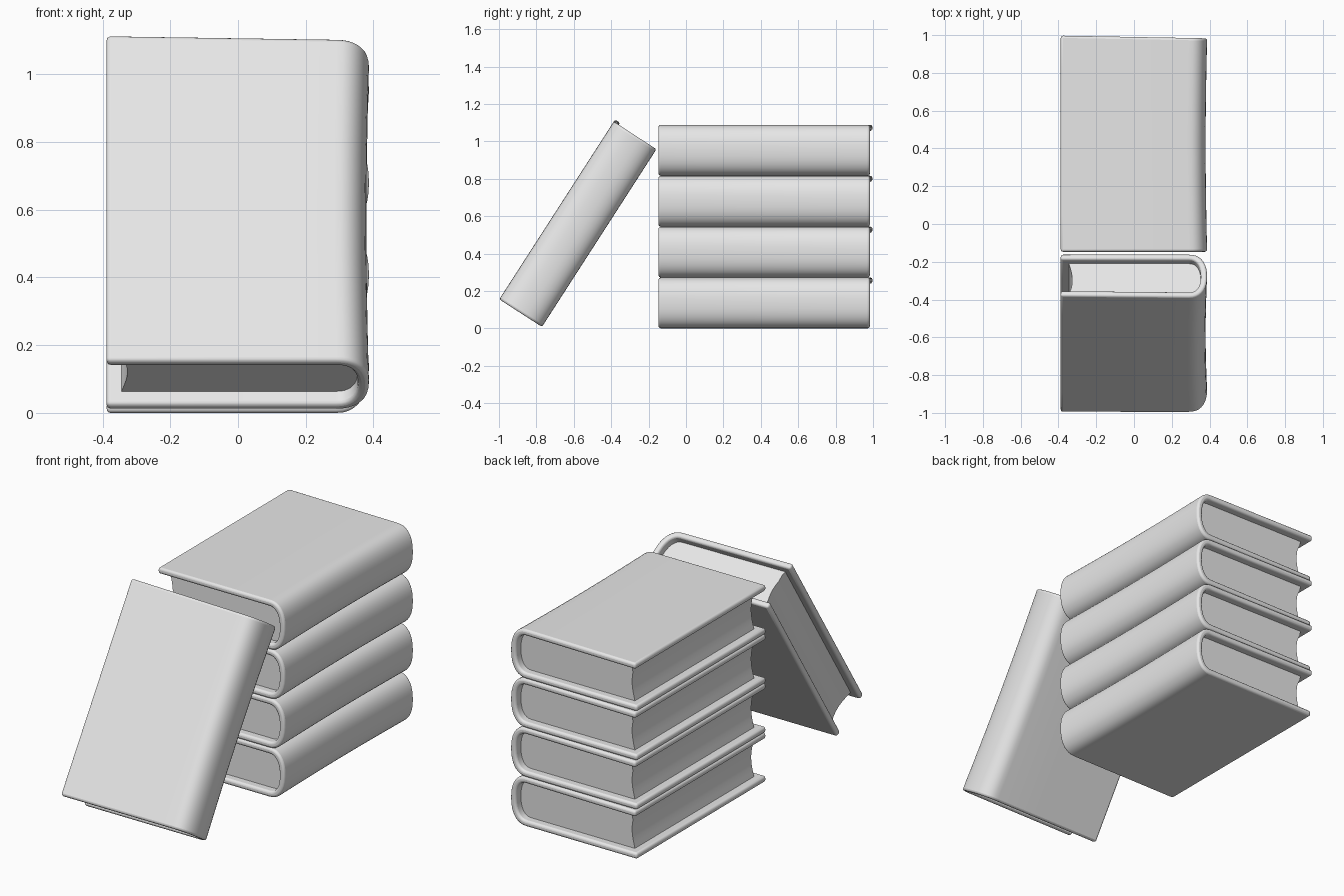
import bpy, bmesh
from math import cos, sin, pi, radians
from mathutils import Matrix

cube = bpy.data.objects.get("Cube")
if cube:
    bpy.data.objects.remove(cube, do_unlink=True)

LENGTH, THICK, BOARD = 1.13, 0.272, 0.033
FORE, SPINE = -0.388, 0.387
HALF = THICK / 2

grey = bpy.data.materials.new("plain_grey")
grey.use_nodes = True
grey.diffuse_color = (0.8, 0.8, 0.8, 1)
grey.node_tree.nodes["Principled BSDF"].inputs["Base Color"].default_value = (0.8, 0.8, 0.8, 1)


def u_profile(inset, fore, steps=18):
    """Open U shape: bottom fore edge, round the spine, top fore edge."""
    half, start = HALF - inset, 0.29
    width = SPINE - inset - start
    pts = [(fore, -half), (0.0, -half)]
    for i in range(steps + 1):
        a = -pi / 2 + pi * i / steps
        c, s = max(cos(a), 0), sin(a)
        z = half * abs(s) ** 0.85 * (1 if s >= 0 else -1)
        pts.append((start + width * c ** 0.85, z))
    return pts + [(0.0, half), (fore, half)]


def loft(bm, profile, y_values):
    """One ring of vertices per y value, the spine drawn in at mid length."""
    rings = []
    for y in y_values:
        t = y / LENGTH
        ring = []
        for x, z in profile:
            dip = 0.008 * sin(pi * t) if x > 0.29 else 0
            # upper board reaches a little further at its far fore corner
            flare = 0.014 * t * (SPINE - x) / (SPINE - FORE) if z > HALF - 2 * BOARD else 0
            ring.append(bm.verts.new((x - dip, y + flare, z + HALF)))
        rings.append(ring)
    n = len(profile)
    for a, b in zip(rings, rings[1:]):
        for i in range(n):
            j = (i + 1) % n
            bm.faces.new((a[i], a[j], b[j], b[i]))
    return rings


def finish(bm, name):
    bmesh.ops.recalc_face_normals(bm, faces=bm.faces)
    mesh = bpy.data.meshes.new(name)
    bm.to_mesh(mesh)
    bm.free()
    mesh.materials.append(grey)
    return mesh


def cover_mesh():
    bm = bmesh.new()
    outer, inner = u_profile(0, FORE), u_profile(BOARD, FORE)
    rings = loft(bm, outer + inner[::-1], [LENGTH * i / 6 for i in range(7)])
    n = len(outer)
    for ring in (rings[0], rings[-1]):
        for i in range(n - 1):
            bm.faces.new((ring[i], ring[i + 1], ring[-2 - i], ring[-1 - i]))
    return finish(bm, "cover")


def pages_mesh():
    bm = bmesh.new()
    profile = u_profile(BOARD - 0.003, FORE + 0.043)
    # hollow fore edge
    for i in range(1, 8):
        t = i / 8
        profile.append((FORE + 0.043 + 0.018 * sin(pi * t),
                        (HALF - BOARD) * (1 - 2 * t)))
    rings = loft(bm, profile, [0.045 + (LENGTH - 0.09) * i / 6 for i in range(7)])
    bm.faces.new(rings[0])
    bm.faces.new(rings[-1])
    return finish(bm, "pages")


def add(name, mesh, matrix, bevel):
    ob = bpy.data.objects.new(name, mesh)
    bpy.context.collection.objects.link(ob)
    ob.matrix_world = matrix
    if bevel:
        mod = ob.modifiers.new("soft_edges", 'BEVEL')
        mod.width, mod.segments = bevel, 3
        mod.limit_method, mod.angle_limit = 'ANGLE', radians(50)
    bpy.ops.object.select_all(action='DESELECT')
    ob.select_set(True)
    bpy.context.view_layer.objects.active = ob
    bpy.ops.object.shade_smooth_by_angle(angle=radians(40))


cover, pages = cover_mesh(), pages_mesh()

# four stacked books, then one leaning on the stack
places = [("stacked_book_%d" % (i + 1), Matrix.Translation((0, -0.147, i * THICK)))
          for i in range(4)]
places.append(("leaning_book",
               Matrix.Translation((0, -0.77, 0.008)) @ Matrix.Rotation(radians(57.2), 4, 'X')))
for name, matrix in places:
    add(name + "_cover", cover, matrix, 0.012)
    add(name + "_pages", pages, matrix, 0)
